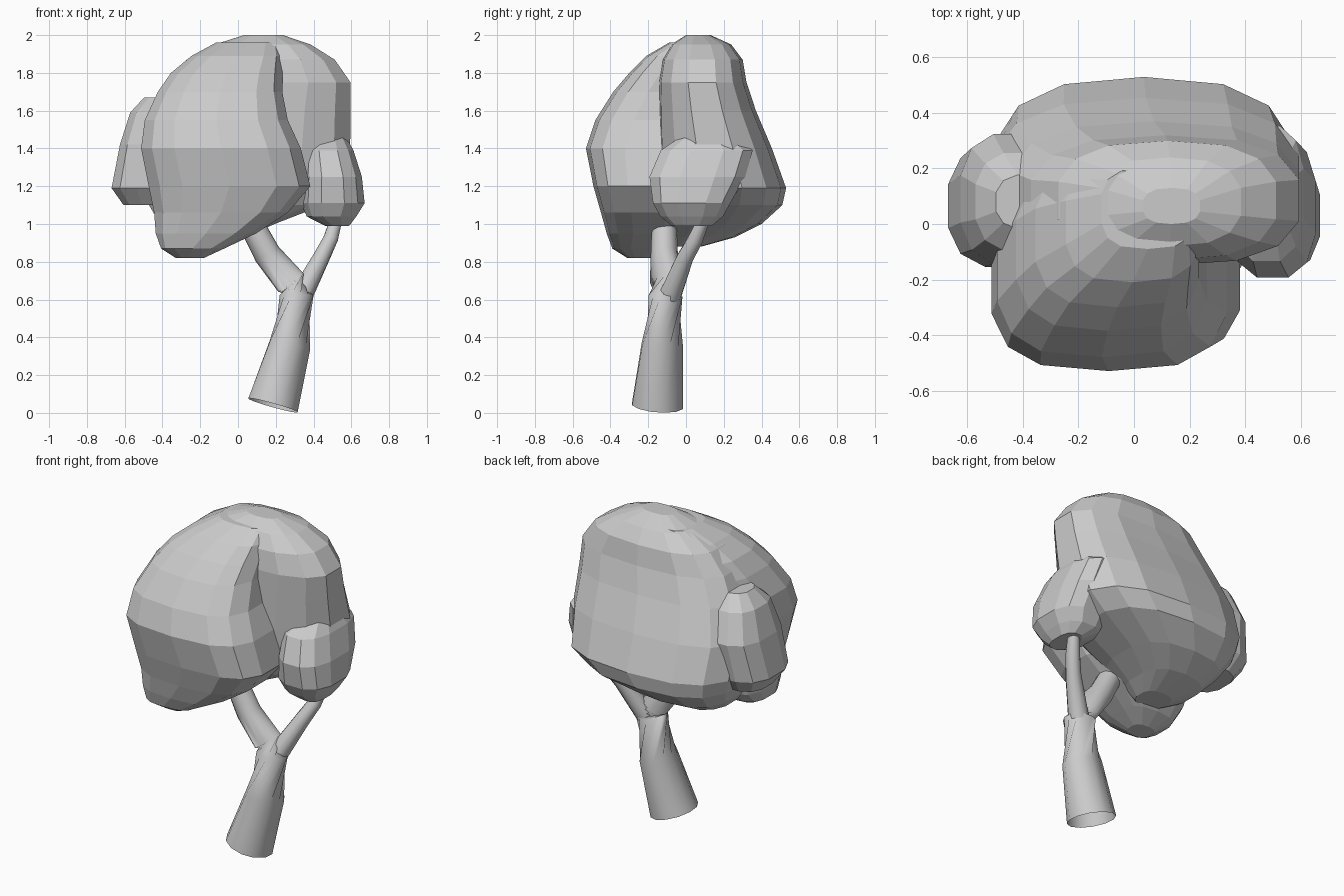
import bpy, bmesh
from math import sin, cos, pi, copysign
from mathutils import Vector

if "Cube" in bpy.data.objects:
    bpy.data.objects.remove(bpy.data.objects["Cube"])


def skin(name, rings, capped, smooth):
    """Bridge a stack of equal rings into a mesh object."""
    bm = bmesh.new()
    loops = [[bm.verts.new(p) for p in r] for r in rings]
    n = len(loops[0])
    for a, b in zip(loops, loops[1:]):
        for i in range(n):
            j = (i + 1) % n
            bm.faces.new((a[i], a[j], b[j], b[i]))
    if capped:
        bm.faces.new(loops[0][::-1])
        bm.faces.new(loops[-1])
    me = bpy.data.meshes.new(name)
    bm.to_mesh(me)
    bm.free()
    for p in me.polygons:
        p.use_smooth = smooth
    ob = bpy.data.objects.new(name, me)
    bpy.context.collection.objects.link(ob)
    return ob


def tube(name, path, sides=12):
    """Tapered limb through (x, y, z, radius) stations."""
    pts = [Vector(p[:3]) for p in path]
    rings = []
    for i, p in enumerate(pts):
        d = pts[min(i + 1, len(pts) - 1)] - pts[max(i - 1, 0)]
        q = d.to_track_quat('Z', 'Y')
        rings.append([p + q @ Vector((cos(2 * pi * k / sides), sin(2 * pi * k / sides), 0)) * path[i][3]
                      for k in range(sides)])
    return skin(name, rings, False, True)


def lobe(name, slices, power=2.6, sides=14):
    """Faceted foliage mass from (z, x0, x1, y0, y1) slices with rounded-box outline."""
    rings = []
    for z, x0, x1, y0, y1 in slices:
        ring = []
        for k in range(sides):
            a = 2 * pi * (k + 0.5) / sides
            c, s = (copysign(abs(v) ** (2 / power), v) for v in (cos(a), sin(a)))
            ring.append(((x0 + x1) / 2 + c * (x1 - x0) / 2, (y0 + y1) / 2 + s * (y1 - y0) / 2, z))
        rings.append(ring)
    return skin(name, rings, True, False)


# Trunk leaning into the left limb, and the thinner right limb
tube("trunk", [(.185, -.15, .04, .14), (.275, -.125, .36, .112), (.31, -.108, .62, .092),
               (.28, -.108, .69, .083), (.155, -.115, .84, .072), (.06, -.115, 1.02, .065)])
tube("right_branch", [(.335, -.085, .62, .06), (.44, -.005, .82, .045),
                      (.49, .05, .92, .04), (.53, .11, 1.06, .03)])

# Large front foliage mass
lobe("front_foliage", [
    (.82, -.33, -.18, -.31, -.18), (.87, -.41, -.07, -.39, -.08),
    (.95, -.44, .10, -.42, .02), (1.06, -.45, .27, -.45, .06),
    (1.20, -.48, .39, -.49, .08), (1.40, -.52, .34, -.53, .12),
    (1.55, -.50, .27, -.48, .16), (1.70, -.43, .24, -.385, .2),
    (1.80, -.36, .24, -.30, .22), (1.89, -.25, .24, -.21, .22),
    (1.96, -.12, .22, -.09, .2)], power=3)

# Broad back foliage mass that reaches the crown
lobe("back_foliage", [
    (.88, -.25, -.05, -.1, .08), (.93, -.36, .04, -.14, .26),
    (1.0, -.42, .20, -.15, .40), (1.1, -.48, .46, -.15, .51),
    (1.19, -.51, .58, -.15, .53), (1.4, -.52, .605, -.15, .455),
    (1.6, -.46, .605, -.15, .37), (1.75, -.38, .605, -.15, .32),
    (1.87, -.28, .52, -.13, .30), (1.95, -.13, .39, -.08, .24),
    (2.0, .03, .24, 0, .13)])

# Bulges on the right and left sides
lobe("right_foliage", [
    (.99, .46, .59, -.08, .14), (1.04, .36, .63, -.14, .20),
    (1.11, .33, .675, -.18, .24), (1.25, .34, .66, -.2, .32),
    (1.39, .34, .615, -.14, .36), (1.47, .38, .57, -.02, .25)], sides=12)
lobe("left_foliage", [
    (1.1, -.61, -.3, -.08, .22), (1.19, -.675, -.25, -.16, .29),
    (1.42, -.63, -.25, -.15, .33), (1.59, -.575, -.25, -.1, .26),
    (1.67, -.50, -.25, -.02, .18)], sides=12)
